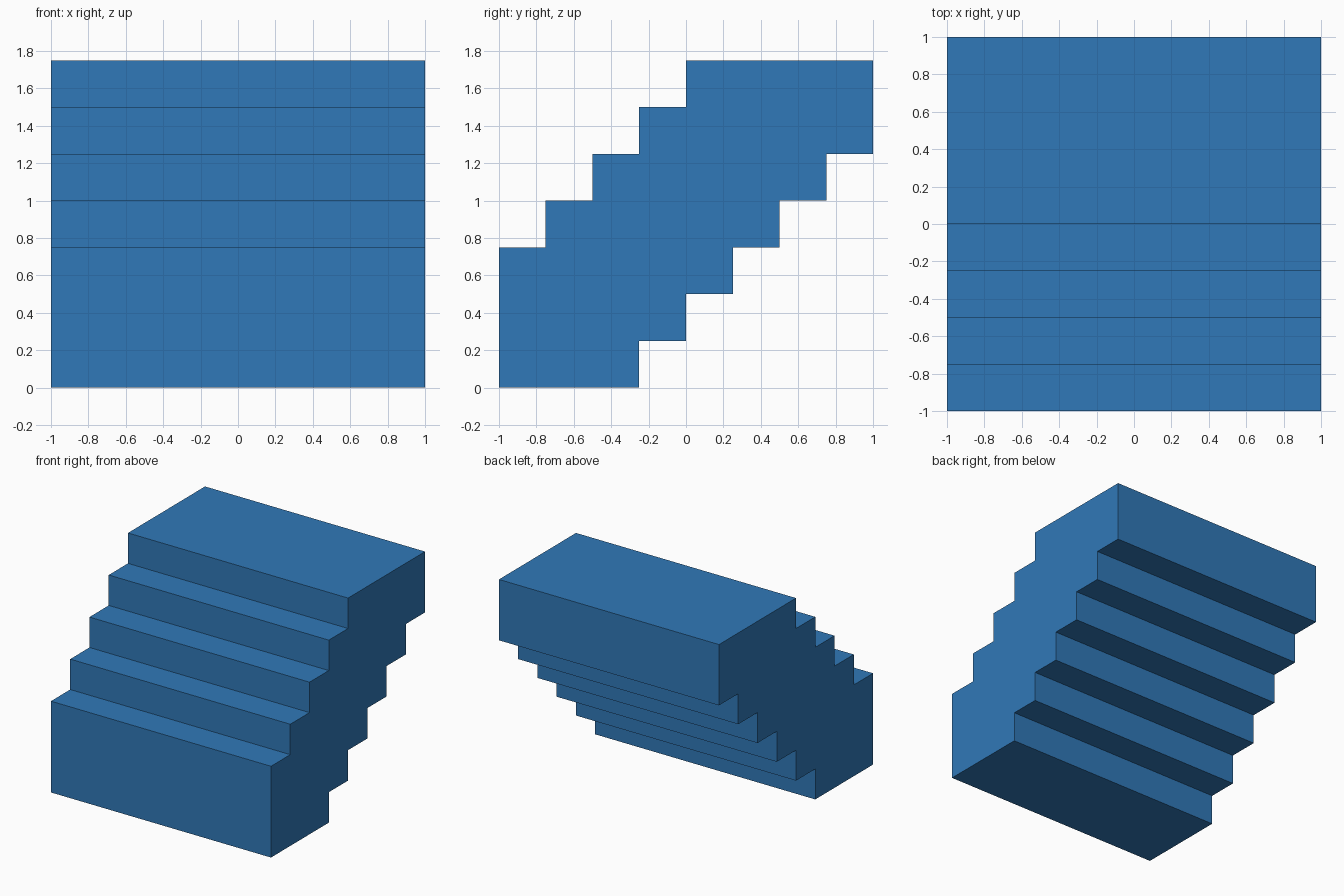
import bpy, bmesh

if "Cube" in bpy.data.objects:
    bpy.data.objects.remove(bpy.data.objects["Cube"])

STEP = 0.25
HALF_WIDTH = 1.0

# Stepped side profile (y, z): treads up the front, matching steps down the underside
profile = [(-1.0, 0.0)]
for i in range(5):
    y, z = -1.0 + i * STEP, 0.75 + i * STEP
    profile.append((y, z))
    profile.append((y + STEP if i < 4 else 1.0, z))
for i in range(6):
    y, z = 1.0 - i * STEP, 1.25 - i * STEP
    profile.append((y, z))
    if i < 5:
        profile.append((y - STEP, z))

# Extrude the profile across the full width
bm = bmesh.new()
side = bm.faces.new([bm.verts.new((-HALF_WIDTH, y, z)) for y, z in profile])
ext = bmesh.ops.extrude_face_region(bm, geom=[side], use_keep_orig=True)
moved = [g for g in ext["geom"] if isinstance(g, bmesh.types.BMVert)]
bmesh.ops.translate(bm, verts=moved, vec=(2 * HALF_WIDTH, 0, 0))
bmesh.ops.recalc_face_normals(bm, faces=bm.faces[:])

mesh = bpy.data.meshes.new("stair_block")
bm.to_mesh(mesh)
bm.free()
stairs = bpy.data.objects.new("stair_block", mesh)
bpy.context.collection.objects.link(stairs)

# Blue finish
blue = bpy.data.materials.new("blue")
blue.diffuse_color = (0.03, 0.19, 0.48, 1.0)
blue.use_nodes = True
blue.node_tree.nodes["Principled BSDF"].inputs["Base Color"].default_value = blue.diffuse_color
mesh.materials.append(blue)
